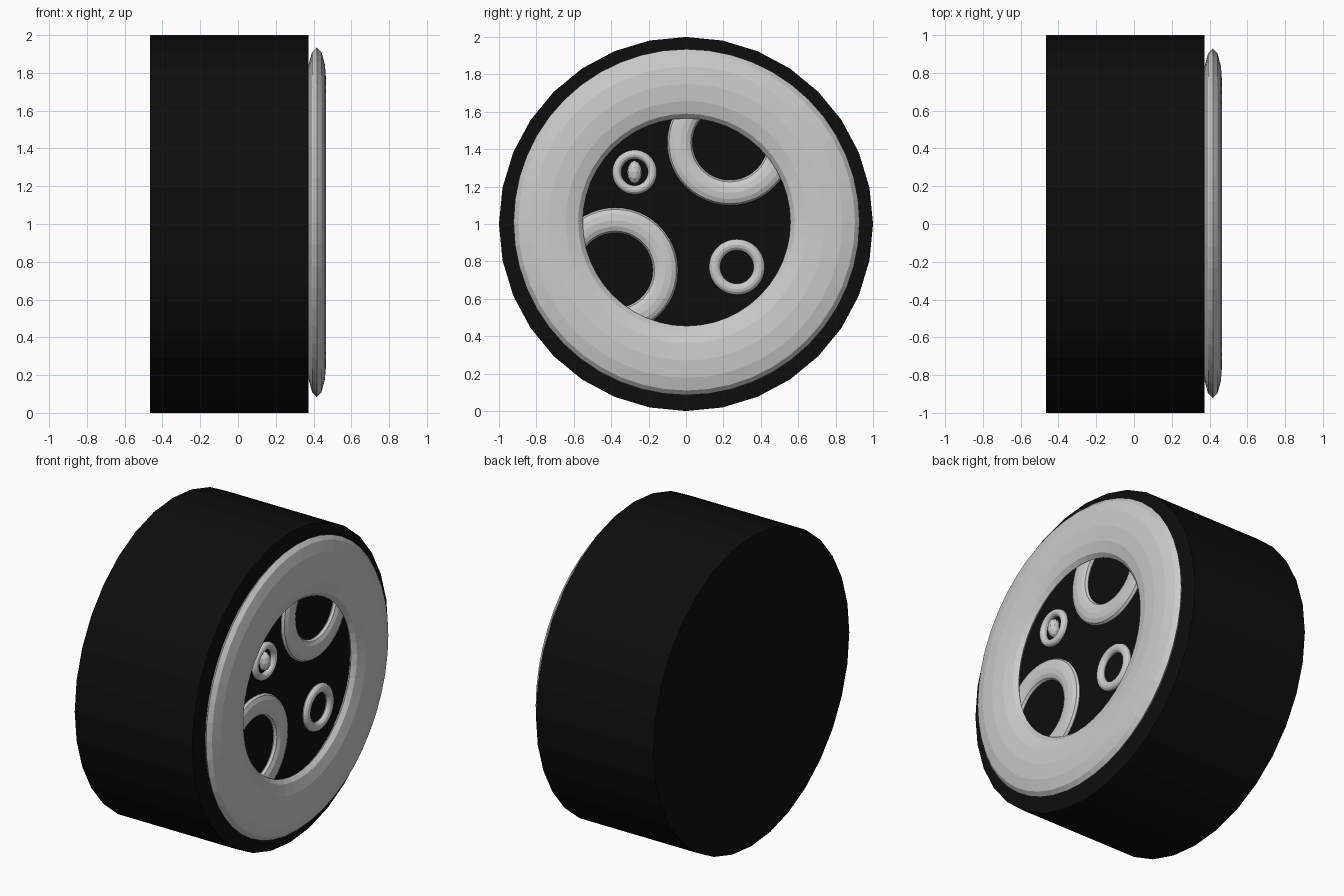
import bpy
import math

if "Cube" in bpy.data.objects:
    bpy.data.objects.remove(bpy.data.objects["Cube"])

R90 = math.pi / 2

# black tyre drum lying along x
bpy.ops.mesh.primitive_cylinder_add(vertices=32, radius=1, depth=0.84,
                                    location=(-0.047, 0, 1), rotation=(0, R90, 0))
tyre = bpy.context.object
tyre.name = "tyre"
black = bpy.data.materials.new("black_rubber")
black.diffuse_color = (0.004, 0.004, 0.004, 1)
black.use_nodes = True
black.node_tree.nodes["Principled BSDF"].inputs["Base Color"].default_value = black.diffuse_color
tyre.data.materials.append(black)


def flat_ring(name, x, y, z, radius, half_depth):
    """Torus facing +x, squashed along its axis."""
    minor = radius * 0.25
    bpy.ops.mesh.primitive_torus_add(major_segments=48, minor_segments=12,
                                     major_radius=radius, minor_radius=minor,
                                     location=(x, y, z), rotation=(0, R90, 0))
    ring = bpy.context.object
    ring.name = name
    ring.scale.z = half_depth / minor
    return ring


# main rim
flat_ring("rim", 0.417, 0.003, 1.01, 0.74, 0.05)

# decorative rings on the hub face, the large ones tucked under the rim
flat_ring("large_ring_upper", 0.38, 0.235, 1.435, 0.268, 0.03)
flat_ring("large_ring_lower", 0.38, -0.378, 0.752, 0.268, 0.03)
flat_ring("small_ring_upper", 0.38, -0.275, 1.277, 0.095, 0.025)
flat_ring("small_ring_lower", 0.38, 0.272, 0.77, 0.119, 0.025)

# valve stud inside the small upper ring
bpy.ops.mesh.primitive_ico_sphere_add(subdivisions=2, radius=1,
                                      location=(0.38, -0.275, 1.277))
stud = bpy.context.object
stud.name = "valve_stud"
stud.scale = (0.04, 0.04, 0.062)
